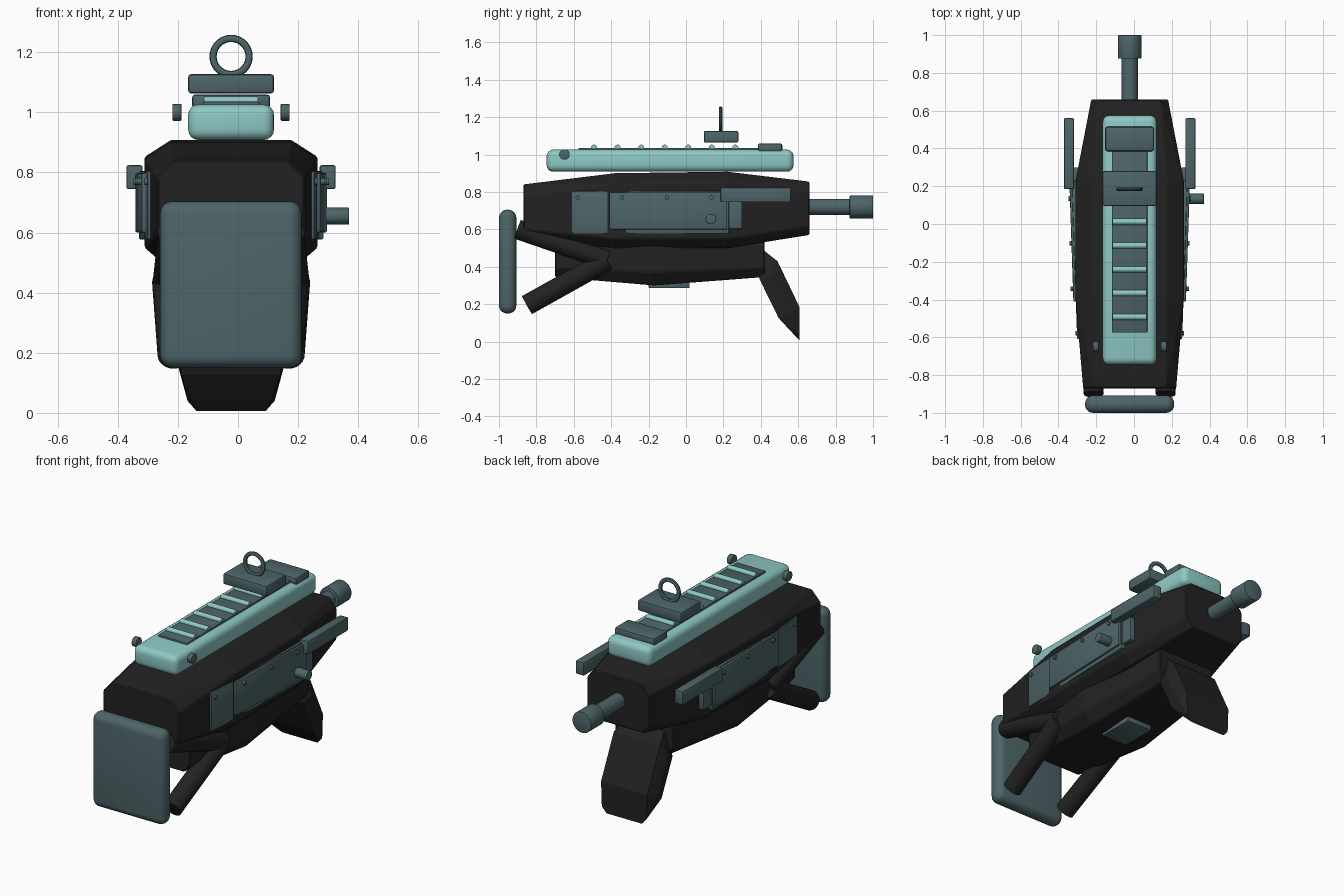
import bpy, bmesh, math
from mathutils import Vector

if "Cube" in bpy.data.objects:
    bpy.data.objects.remove(bpy.data.objects["Cube"])

CX = -0.023  # centre line of the symmetric parts


def material(name, rgb):
    m = bpy.data.materials.new(name)
    m.diffuse_color = (*rgb, 1)
    m.use_nodes = True
    m.node_tree.nodes["Principled BSDF"].inputs["Base Color"].default_value = m.diffuse_color
    return m


BLACK = material("matte black", (0.016, 0.016, 0.016))
SLATE = material("dark slate", (0.075, 0.13, 0.14))
TEAL = material("pale teal", (0.27, 0.58, 0.56))


def finish(bm, name, mat, bevel=0, segs=1, smooth=True):
    bmesh.ops.recalc_face_normals(bm, faces=bm.faces)
    me = bpy.data.meshes.new(name)
    bm.to_mesh(me)
    bm.free()
    me.materials.append(mat)
    ob = bpy.data.objects.new(name, me)
    bpy.context.collection.objects.link(ob)
    bpy.context.view_layer.objects.active = ob
    ob.select_set(True)
    if bevel:
        mod = ob.modifiers.new("edge", 'BEVEL')
        mod.width, mod.segments = bevel, segs
        mod.limit_method = 'ANGLE'
        bpy.ops.object.modifier_apply(modifier=mod.name)
    if smooth:
        bpy.ops.object.shade_smooth_by_angle(angle=math.radians(35))
    ob.select_set(False)
    return ob


def hull(name, pts, mat, bevel=0, segs=1):
    bm = bmesh.new()
    for p in pts:
        bm.verts.new(p)
    res = bmesh.ops.convex_hull(bm, input=bm.verts)
    loose = [v for v in bm.verts if not v.link_faces]
    bmesh.ops.delete(bm, geom=loose, context='VERTS')
    bmesh.ops.dissolve_limit(bm, angle_limit=0.01, verts=bm.verts, edges=bm.edges)
    return finish(bm, name, mat, bevel, segs, smooth=bevel > 0 and segs > 1)


def box(name, x, y, z, mat, bevel=0.006, segs=2):
    return hull(name, [(a, b, c) for a in x for b in y for c in z], mat, bevel, segs)


def rod(name, a, b, r, mat, sides=24, bevel=0):
    a, b = Vector(a), Vector(b)
    bm = bmesh.new()
    bmesh.ops.create_cone(bm, cap_ends=True, segments=sides, radius1=r, radius2=r,
                          depth=(b - a).length)
    rot = (b - a).to_track_quat('Z', 'Y').to_matrix().to_4x4()
    rot.translation = (a + b) / 2
    bm.transform(rot)
    return finish(bm, name, mat, bevel, 2)


def octagon(y, z0, z1, w, top, bottom, drop, rise):
    """Mirrored eight-sided section of a hull."""
    half = [(top, z1), (w, z1 - drop), (w, z0 + rise), (bottom, z0)]
    return [(CX + s * x, y, z) for s in (-1, 1) for x, z in half]


# Upper body, faceted
hull("upper_body",
     octagon(-0.87, 0.55, 0.84, 0.246, 0.19, 0.19, 0.06, 0.05)
     + octagon(-0.38, 0.50, 0.90, 0.288, 0.20, 0.23, 0.055, 0.05)
     + octagon(0.22, 0.50, 0.908, 0.288, 0.20, 0.23, 0.055, 0.05)
     + octagon(0.66, 0.57, 0.855, 0.203, 0.16, 0.16, 0.05, 0.05), BLACK, 0.006)

# Lower body
hull("lower_body",
     octagon(-0.70, 0.345, 0.54, 0.20, 0.19, 0.16, 0.03, 0.05)
     + octagon(-0.17, 0.30, 0.54, 0.245, 0.22, 0.19, 0.03, 0.07)
     + octagon(0.42, 0.345, 0.54, 0.19, 0.18, 0.15, 0.03, 0.05), BLACK, 0.006)
box("belly_plate", (CX - 0.085, CX + 0.085), (-0.20, 0.02), (0.285, 0.33), SLATE)

# Slanted grip with narrowed tip
grip = [(0.42, 0.484, 0.13), (0.489, 0.43, 0.15), (0.607, 0.184, 0.15),
        (0.607, 0.04, 0.145), (0.607, 0.006, 0.115), (0.57, 0.045, 0.135),
        (0.495, 0.126, 0.165), (0.393, 0.334, 0.165), (0.46, 0.35, 0.18),
        (0.56, 0.15, 0.175)]
hull("grip", [(CX + s * w, y, z) for s in (-1, 1) for y, z, w in grip], BLACK)

# Butt plate and its forked struts
box("butt_plate", (CX - 0.236, CX + 0.236), (-1.0, -0.907), (0.15, 0.705), SLATE, 0.043, 5)
for s, side in ((-1, "left"), (1, "right")):
    joint = (CX + s * 0.208, -0.42, 0.435)
    rod(f"upper_strut_{side}", (CX + s * 0.19, -0.90, 0.60), joint, 0.053, BLACK)
    rod(f"lower_strut_{side}", (CX + s * 0.19, -0.85, 0.195), joint, 0.055, BLACK)

# Barrel and muzzle
rod("barrel", (CX, 0.62, 0.72), (CX, 0.89, 0.72), 0.043, SLATE, 32)
rod("muzzle", (CX, 0.875, 0.72), (CX, 1.0, 0.72), 0.062, SLATE, 32, 0.004)

# Top rail with slate inlay, ribs and end block
box("top_rail", (CX - 0.143, CX + 0.143), (-0.745, 0.575), (0.908, 1.026), TEAL, 0.035, 4)
box("rail_inlay", (CX - 0.094, CX + 0.094), (-0.575, 0.42), (1.0, 1.036), SLATE, 0.004)
for i in range(7):
    y = -0.492 + i * 0.126
    rod(f"rail_rib_{i + 1}", (CX - 0.09, y, 1.037), (CX + 0.09, y, 1.037), 0.016, TEAL, 16)
box("rail_end_block", (CX - 0.13, CX + 0.13), (0.385, 0.515), (1.013, 1.06), SLATE, 0.012)

# Sight block and ring
box("sight_block", (CX - 0.143, CX + 0.143), (0.095, 0.28), (1.063, 1.127), SLATE, 0.01)
bm = bmesh.new()
N, M = 36, 10
ring = [[bm.verts.new((CX + (0.06 + 0.012 * math.cos(t)) * math.cos(u),
                       0.185 + 0.01 * math.sin(t),
                       1.186 + (0.06 + 0.012 * math.cos(t)) * math.sin(u)))
         for t in (2 * math.pi * j / M for j in range(M))]
        for u in (2 * math.pi * i / N for i in range(N))]
for i in range(N):
    for j in range(M):
        k, l = (i + 1) % N, (j + 1) % M
        bm.faces.new((ring[i][j], ring[k][j], ring[k][l], ring[i][l]))
finish(bm, "sight_ring", SLATE)

# Side fittings, mirrored
for s, side in ((-1, "left"), (1, "right")):
    def px(d):
        return CX + s * d

    rod(f"rail_knob_{side}", (px(0.165), -0.65, 1.0), (px(0.195), -0.65, 1.0), 0.028,
        SLATE, 24, 0.003)

    def panel(name, y0, y1, z, inner, outer):
        hull(f"{name}_{side}", [(px(d), y, h) for y, a, b in
                                ((y0, inner[0], outer[0]), (y1, inner[1], outer[1]))
                                for d in (a, b) for h in z], SLATE, 0.006, 2)

    panel("side_panel", -0.61, 0.23, (0.577, 0.805), (0.235, 0.265), (0.278, 0.307))
    panel("raised_panel", -0.41, 0.22, (0.60, 0.798), (0.26, 0.28), (0.298, 0.319))
    panel("panel_tab", 0.20, 0.30, (0.603, 0.75), (0.25, 0.25), (0.30, 0.30))
    panel("side_bar", 0.185, 0.56, (0.745, 0.824), (0.295, 0.295), (0.348, 0.348))
    for i, (y, d) in enumerate(((-0.578, 0.288), (-0.342, 0.313), (-0.102, 0.318), (0.135, 0.325))):
        rod(f"panel_bolt_{i + 1}_{side}", (px(0.26), y, 0.77), (px(d), y, 0.77), 0.012, SLATE, 12)

# Single handle on the right
rod("charging_handle", (0.27, 0.133, 0.655), (0.37, 0.133, 0.655), 0.028, SLATE, 24, 0.003)
